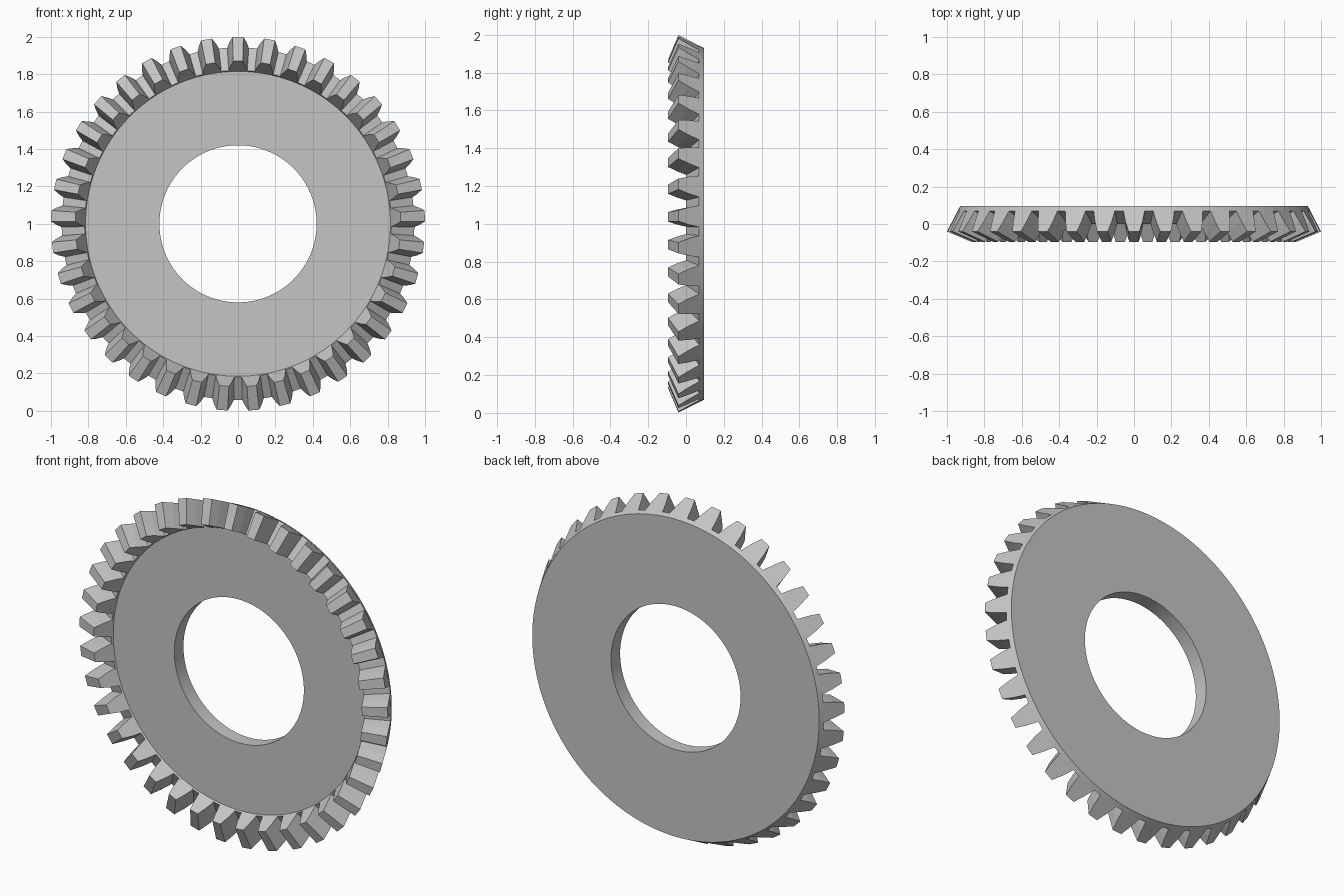
import bpy
import bmesh
import math
from mathutils import Matrix, Vector

TEETH = 37
CENTRE = Vector((0, 0, 1))
APEX = Vector((0, -0.463, 0))     # cone apex that all tooth lines run to
INNER_SCALE = 0.87                # small end of a tooth relative to the big end

if "Cube" in bpy.data.objects:
    bpy.data.objects.remove(bpy.data.objects["Cube"], do_unlink=True)

# Single grey metal
steel = bpy.data.materials.new("grey_metal")
steel.use_nodes = True
colour = (0.56, 0.56, 0.56, 1)
steel.diffuse_color = colour
steel.node_tree.nodes["Principled BSDF"].inputs["Base Color"].default_value = colour


def finish(bm, name):
    bmesh.ops.recalc_face_normals(bm, faces=bm.faces)
    mesh = bpy.data.meshes.new(name)
    bm.to_mesh(mesh)
    bm.free()
    mesh.materials.append(steel)
    obj = bpy.data.objects.new(name, mesh)
    obj.location = CENTRE
    bpy.context.collection.objects.link(obj)
    return obj


def polar(radius, y, angle):
    return Vector((radius * math.sin(angle), y, radius * math.cos(angle)))


# Ring-shaped blank: (radius, y) profile revolved about the y axis
profile = [(0.42, 0.01), (0.815, 0.01), (0.82, 0.0), (0.943, 0.07),
           (0.93, 0.095), (0.42, 0.095)]
segments = TEETH * 4
bm = bmesh.new()
rings = [[bm.verts.new(polar(r, y, math.tau * i / segments)) for r, y in profile]
         for i in range(segments)]
for i, ring in enumerate(rings):
    after = rings[(i + 1) % segments]
    for j in range(len(profile)):
        k = (j + 1) % len(profile)
        bm.faces.new((ring[j], ring[k], after[k], after[j]))
body = finish(bm, "gear_body")

# Smooth the round walls, keep the rims sharp
bpy.ops.object.select_all(action='DESELECT')
body.select_set(True)
bpy.context.view_layer.objects.active = body
bpy.ops.object.shade_smooth_by_angle(angle=math.radians(20))

# Tooth section on the back cone: (radius, y, half angle), root to tip
flank = [(0.943, 0.07, 0.061), (0.972, 0.014, 0.047), (1.0, -0.04, 0.029)]
outer = [polar(r, y, -a) for r, y, a in flank]
outer += [polar(r, y, a) for r, y, a in reversed(flank)]
inner = [APEX + (p - APEX) * INNER_SCALE for p in outer]

# Flat-faced tapered teeth all round the rim
bm = bmesh.new()
for t in range(TEETH):
    turn = Matrix.Rotation(math.tau * t / TEETH, 3, 'Y')
    big = [bm.verts.new(turn @ p) for p in outer]
    small = [bm.verts.new(turn @ p) for p in inner]
    bm.faces.new(big)
    bm.faces.new(small[::-1])
    for j in range(len(big)):
        k = (j + 1) % len(big)
        bm.faces.new((big[j], small[j], small[k], big[k]))
finish(bm, "gear_teeth")
